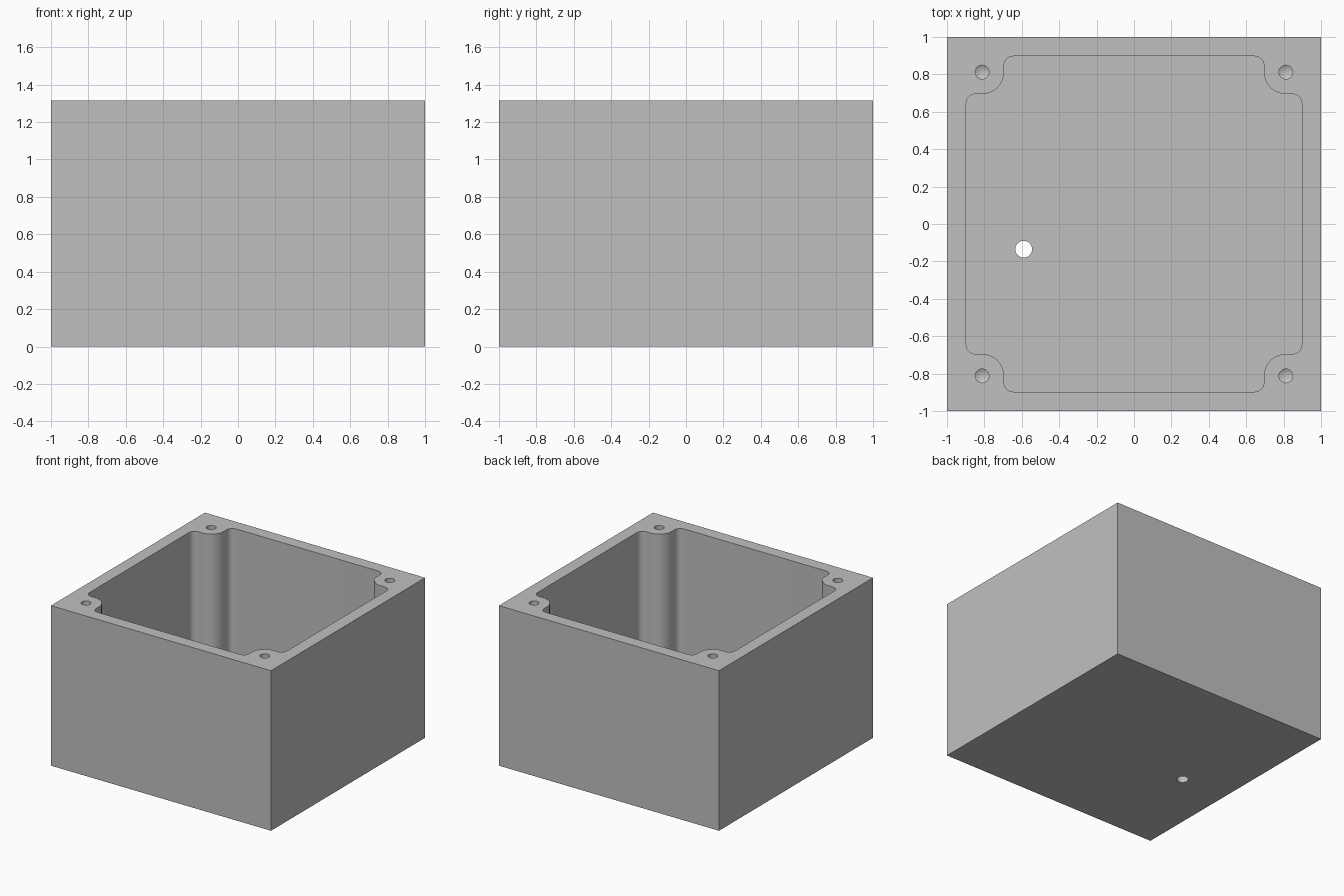
import bpy
import bmesh
from math import sin, cos, radians
from mathutils import Matrix, Vector

if "Cube" in bpy.data.objects:
    bpy.data.objects.remove(bpy.data.objects["Cube"], do_unlink=True)

HEIGHT = 1.315
FLOOR = 0.1        # floor thickness
WALL = 0.897       # inner wall position
POST = 0.695       # inner side of the corner posts
SCREW = 0.812      # screw hole centre
FILLET = 0.05

grey = bpy.data.materials.new("plain_grey")
grey.use_nodes = True
grey.diffuse_color = (0.53, 0.53, 0.53, 1)
grey.node_tree.nodes["Principled BSDF"].inputs["Base Color"].default_value = grey.diffuse_color


def make_object(name, bm):
    bmesh.ops.recalc_face_normals(bm, faces=bm.faces)
    mesh = bpy.data.meshes.new(name)
    bm.to_mesh(mesh)
    bm.free()
    mesh.materials.append(grey)
    obj = bpy.data.objects.new(name, mesh)
    bpy.context.collection.objects.link(obj)
    return obj


def arc(cx, cy, r, start, end, steps):
    angles = [radians(start + (end - start) * i / steps) for i in range(steps + 1)]
    return [Vector((cx + r * cos(a), cy + r * sin(a), 0)) for a in angles]


def prism(name, points, z0, z1, tip=None):
    """Extrude a closed outline; an optional tip gives a pointed bottom."""
    bm = bmesh.new()
    low = [bm.verts.new((p.x, p.y, z0)) for p in points]
    high = [bm.verts.new((p.x, p.y, z1)) for p in points]
    n = len(points)
    for i in range(n):
        j = (i + 1) % n
        bm.faces.new((low[i], low[j], high[j], high[i]))
    bm.faces.new(high)
    if tip is None:
        bm.faces.new(low[::-1])
    else:
        point = bm.verts.new(tip)
        for i in range(n):
            bm.faces.new((low[(i + 1) % n], low[i], point))
    return make_object(name, bm)


def circle(cx, cy, r, steps=32):
    return arc(cx, cy, r, 0, 360, steps)[:-1]


# Solid block
square = [Vector((x, y, 0)) for x, y in ((-1, -1), (1, -1), (1, 1), (-1, 1))]
box = prism("enclosure_box", square, 0, HEIGHT)

# Cavity outline: one corner with its rounded post, turned four times
corner = arc(WALL - FILLET, POST - FILLET, FILLET, 0, 90, 8)
corner += arc(SCREW, SCREW, SCREW - POST, 270, 180, 14)
corner += arc(POST - FILLET, WALL - FILLET, FILLET, 0, 90, 8)
outline = []
for k in range(4):
    turn = Matrix.Rotation(radians(90 * k), 3, 'Z')
    outline += [turn @ p for p in corner]
cutters = [prism("cavity_cutter", outline, FLOOR, HEIGHT + 0.1)]

# Blind screw holes with drilled tips
for sx in (-1, 1):
    for sy in (-1, 1):
        x, y = sx * SCREW, sy * SCREW
        cutters.append(prism("screw_hole_cutter", circle(x, y, 0.037),
                             HEIGHT - 0.4, HEIGHT + 0.1, (x, y, HEIGHT - 0.422)))

# Drain hole through the floor
cutters.append(prism("floor_hole_cutter", circle(-0.59, -0.135, 0.045), -0.1, FLOOR + 0.1))

# Cut everything out of the block
bpy.ops.object.select_all(action='DESELECT')
bpy.context.view_layer.objects.active = box
box.select_set(True)
for cutter in cutters:
    cutter.hide_render = True
    mod = box.modifiers.new("cut", 'BOOLEAN')
    mod.operation = 'DIFFERENCE'
    mod.solver = 'EXACT'
    mod.object = cutter
    bpy.ops.object.modifier_apply(modifier=mod.name)
    bpy.data.objects.remove(cutter, do_unlink=True)

bpy.ops.object.shade_smooth_by_angle(angle=radians(30))
